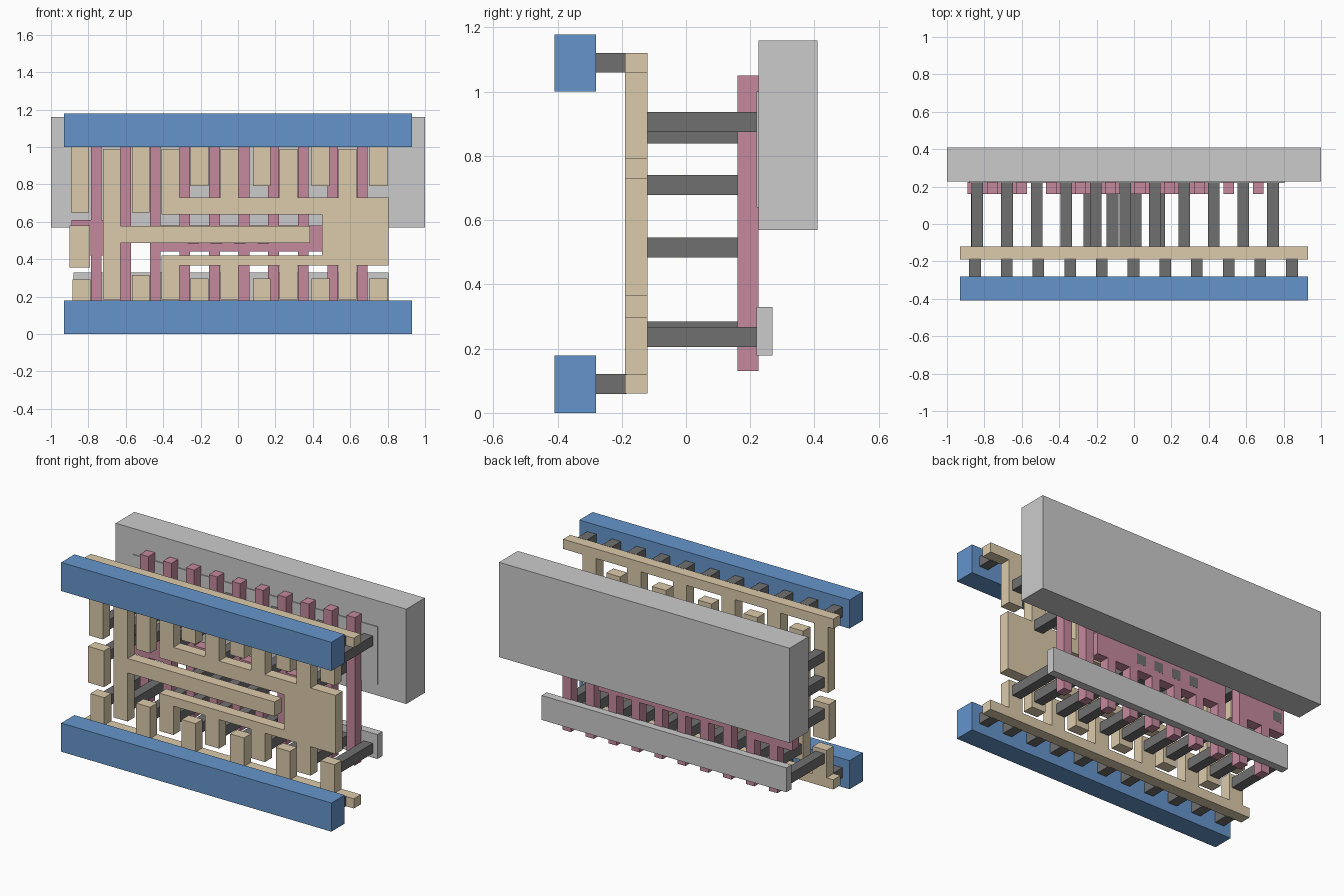
import bpy, bmesh

if "Cube" in bpy.data.objects:
    bpy.data.objects.remove(bpy.data.objects["Cube"])

def material(name, rgb):
    m = bpy.data.materials.new(name)
    m.diffuse_color = (*rgb, 1)
    m.use_nodes = True
    m.node_tree.nodes["Principled BSDF"].inputs["Base Color"].default_value = m.diffuse_color
    return m

BLUE = material("blue", (0.13, 0.30, 0.60))
TAN = material("tan", (0.72, 0.60, 0.41))
PINK = material("pink", (0.56, 0.25, 0.34))
DARK = material("dark_grey", (0.16, 0.16, 0.16))

def plate(name, rects, y0, y1, mat=None):
    """Union of (x0, x1, z0, z1) rectangles in the front plane, given depth y0..y1."""
    xs = sorted({v for r in rects for v in r[:2]})
    zs = sorted({v for r in rects for v in r[2:]})
    filled = set()
    for i in range(len(xs) - 1):
        for j in range(len(zs) - 1):
            cx, cz = (xs[i] + xs[i + 1]) / 2, (zs[j] + zs[j + 1]) / 2
            if any(a < cx < b and c < cz < d for a, b, c, d in rects):
                filled.add((i, j))
    bm = bmesh.new()
    cache = {}

    def vert(i, k, j):
        if (i, k, j) not in cache:
            cache[i, k, j] = bm.verts.new((xs[i], (y0, y1)[k], zs[j]))
        return cache[i, k, j]

    for i, j in filled:
        ring = [(i, j), (i + 1, j), (i + 1, j + 1), (i, j + 1)]
        around = [(i, j - 1), (i + 1, j), (i, j + 1), (i - 1, j)]
        bm.faces.new([vert(a, 0, b) for a, b in ring])
        bm.faces.new([vert(a, 1, b) for a, b in reversed(ring)])
        for n in range(4):
            if around[n] not in filled:
                (a, b), (c, d) = ring[n], ring[(n + 1) % 4]
                bm.faces.new([vert(a, 0, b), vert(a, 1, b), vert(c, 1, d), vert(c, 0, d)])
    bmesh.ops.dissolve_limit(bm, angle_limit=0.01, verts=bm.verts, edges=bm.edges)
    bmesh.ops.recalc_face_normals(bm, faces=bm.faces)
    me = bpy.data.meshes.new(name)
    bm.to_mesh(me)
    bm.free()
    if mat:
        me.materials.append(mat)
    ob = bpy.data.objects.new(name, me)
    bpy.context.collection.objects.link(ob)
    return ob

def post(name, x, z, y0, y1):
    plate(name, [(x - 0.031, x + 0.031, z - 0.031, z + 0.031)], y0, y1, DARK)

def finger(x, z0, z1, w=0.096):
    return (x - w / 2, x + w / 2, z0, z1)

# Front power rails and the short posts behind them
for side, z in (("lower", 0.0), ("upper", 1.0)):
    plate(side + "_front_rail", [(-0.93, 0.93, z, z + 0.178)], -0.41, -0.28, BLUE)
    for i in range(11):
        post(side + "_rail_post", -0.85 + 0.1695 * i, z + 0.09, -0.285, -0.185)

# Comb layer: upper and lower supply combs
supply_x = (-0.845, -0.52, -0.207, 0.127, 0.442, 0.75)
upper = [(-0.93, 0.93, 1.06, 1.12)]
lower = [(-0.93, 0.93, 0.06, 0.12)]
for i, x in enumerate(supply_x):
    upper.append(finger(x, 0.65 if i < 2 else 0.79, 1.09))
    lower.append(finger(x if i else -0.836, 0.09, 0.29 if i == 0 else 0.315 if i == 1 else 0.297))
plate("upper_comb", upper, -0.19, -0.12, TAN)
plate("lower_comb", lower, -0.19, -0.12, TAN)

# Input pad, middle connector and output connector
plate("input_pad", [(-0.90, -0.79, 0.355, 0.58)], -0.19, -0.12, TAN)
plate("middle_connector", [finger(-0.675, 0.185, 0.99), (-0.70, 0.385, 0.487, 0.577)],
      -0.19, -0.12, TAN)
output = [(-0.41, 0.805, 0.64, 0.73), (0.45, 0.805, 0.365, 0.73), (-0.41, 0.805, 0.365, 0.42)]
for x in (-0.36, -0.045, 0.27, 0.585):
    output += [finger(x, 0.70, 0.99), finger(x, 0.185, 0.40)]
plate("output_connector", output, -0.19, -0.12, TAN)

# Gate bars, joined in a group of two and a group of eight
gates = [finger(-0.758 + 0.158 * i, 0.13, 1.05, 0.057) for i in range(10)]
plate("small_gate_group", gates[:2] + [(-0.89, -0.572, 0.42, 0.61)], 0.16, 0.225, PINK)
plate("large_gate_group", gates[2:] + [(-0.47, 0.45, 0.44, 0.58)], 0.16, 0.225, PINK)

# Long contact posts to the strips behind and to the gates
for i in range(11):
    x = -0.837 + 0.158 * i
    outer = i % 2 == 0
    post("lower_contact", x, 0.236 if outer else 0.254, -0.125, 0.222)
    post("upper_contact", x, 0.905 if outer and i > 2 else 0.87, -0.125, 0.222)
    if not outer or i <= 2:
        post("inner_contact", x, 0.71, -0.125, 0.222)
for x in (-0.84, -0.24, -0.115, 0.01, 0.135):
    post("gate_contact", x, 0.515, -0.125, 0.2255)

# Rear strips and the large rear block
plate("lower_strip", [(-0.88, 0.805, 0.178, 0.33)], 0.22, 0.27)
plate("upper_strip", [(-0.88, 0.805, 0.64, 1.0)], 0.22, 0.27)
plate("rear_block", [(-1, 1, 0.57, 1.16)], 0.226, 0.41)
